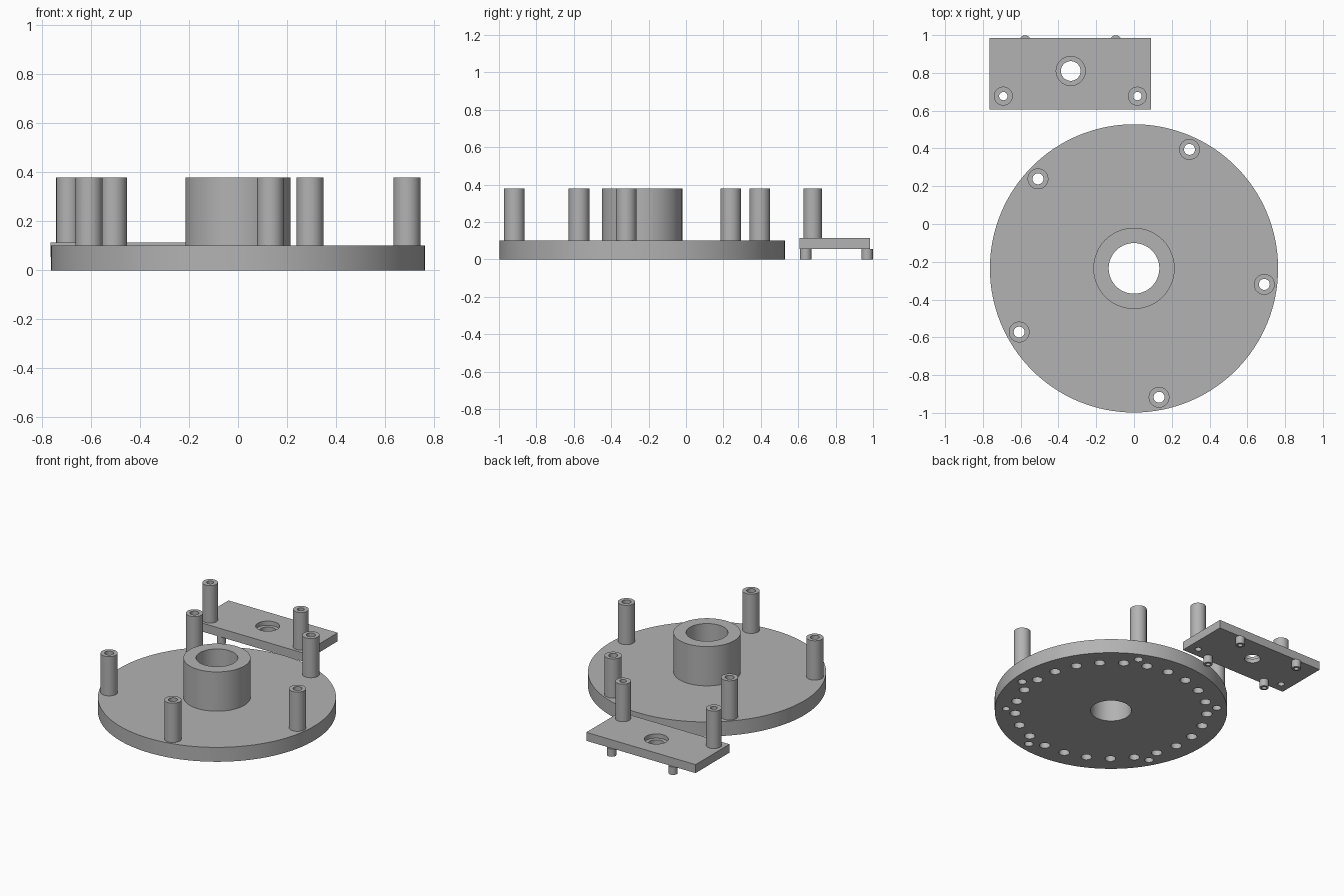
import bpy
import math

if "Cube" in bpy.data.objects:
    bpy.data.objects.remove(bpy.data.objects["Cube"])

grey = bpy.data.materials.new("plain grey")
grey.diffuse_color = (0.45, 0.45, 0.45, 1)
grey.use_nodes = True
grey.node_tree.nodes["Principled BSDF"].inputs["Base Color"].default_value = grey.diffuse_color


def cylinder(name, x, y, r, z0, z1, sides=48):
    bpy.ops.mesh.primitive_cylinder_add(vertices=sides, radius=r, depth=z1 - z0,
                                        location=(x, y, (z0 + z1) / 2))
    ob = bpy.context.object
    ob.name = name
    ob.data.materials.append(grey)
    return ob


def combine(base, others, operation):
    for other in others:
        mod = base.modifiers.new(operation.lower(), 'BOOLEAN')
        mod.operation = operation
        mod.solver = 'EXACT'
        mod.object = other
        bpy.context.view_layer.objects.active = base
        bpy.ops.object.modifier_apply(modifier=mod.name)
        bpy.data.objects.remove(other)


def smooth(ob):
    bpy.ops.object.select_all(action='DESELECT')
    ob.select_set(True)
    bpy.context.view_layer.objects.active = ob
    bpy.ops.object.shade_smooth_by_angle(angle=math.radians(30))


def ring(n, radius, start):
    for i in range(n):
        a = math.radians(start + 360 * i / n)
        yield radius * math.cos(a), CY + radius * math.sin(a)


CY = -0.235    # centre of the round base
TOP = 0.38     # top of hub and posts

# Round base with hub and five hollow posts
base = cylinder("round_base", 0, CY, 0.763, 0, 0.102, 128)
posts = list(ring(5, 0.695, -7))
combine(base, [cylinder("hub", 0, CY, 0.215, 0.05, TOP, 96)]
        + [cylinder("post", x, y, 0.055, 0.05, TOP) for x, y in posts], 'UNION')

# Through bores, then the ring of blind pockets underneath
cuts = [cylinder("bore", 0, CY, 0.134, -0.1, 0.5, 96)]
cuts += [cylinder("post_bore", x, y, 0.029, -0.1, 0.5, 32) for x, y in posts]
cuts += [cylinder("pocket", x, y, 0.035, -0.1, 0.06, 32) for x, y in ring(25, 0.63, 0)]
cuts += [cylinder("index_hole", x, y, 0.024, -0.1, 0.06, 32) for x, y in ring(1, 0.69, -38)]
combine(base, cuts, 'DIFFERENCE')
smooth(base)

# Separate rectangular plate behind the base
PX, PY = -0.337, 0.796
bpy.ops.mesh.primitive_cube_add(size=1, location=(PX, PY, 0.085))
plate = bpy.context.object
plate.name = "mounting_plate"
plate.scale = (0.855, 0.378, 0.06)
bpy.ops.object.transform_apply(location=False, rotation=False, scale=True)
plate.data.materials.append(grey)

plate_posts = [(PX + s * 0.355, 0.677) for s in (-1, 1)]
feet = [(PX + s * 0.24, y) for s in (-1, 1) for y in (0.64, 0.969)]
combine(plate, [cylinder("plate_post", x, y, 0.05, 0.08, TOP) for x, y in plate_posts]
        + [cylinder("foot", x, y, 0.03, 0, 0.055, 32) for x, y in feet], 'UNION')

# Counterbored centre hole, post bores and foot holes
cuts = [cylinder("centre_hole", -0.335, 0.81, 0.052, -0.1, 0.5),
        cylinder("counterbore", -0.335, 0.81, 0.077, 0.085, 0.5)]
cuts += [cylinder("plate_post_bore", x, y, 0.022, -0.1, 0.5, 32) for x, y in plate_posts]
cuts += [cylinder("foot_hole", x, y, 0.016, -0.1, 0.05, 24) for x, y in feet]
combine(plate, cuts, 'DIFFERENCE')
smooth(plate)
